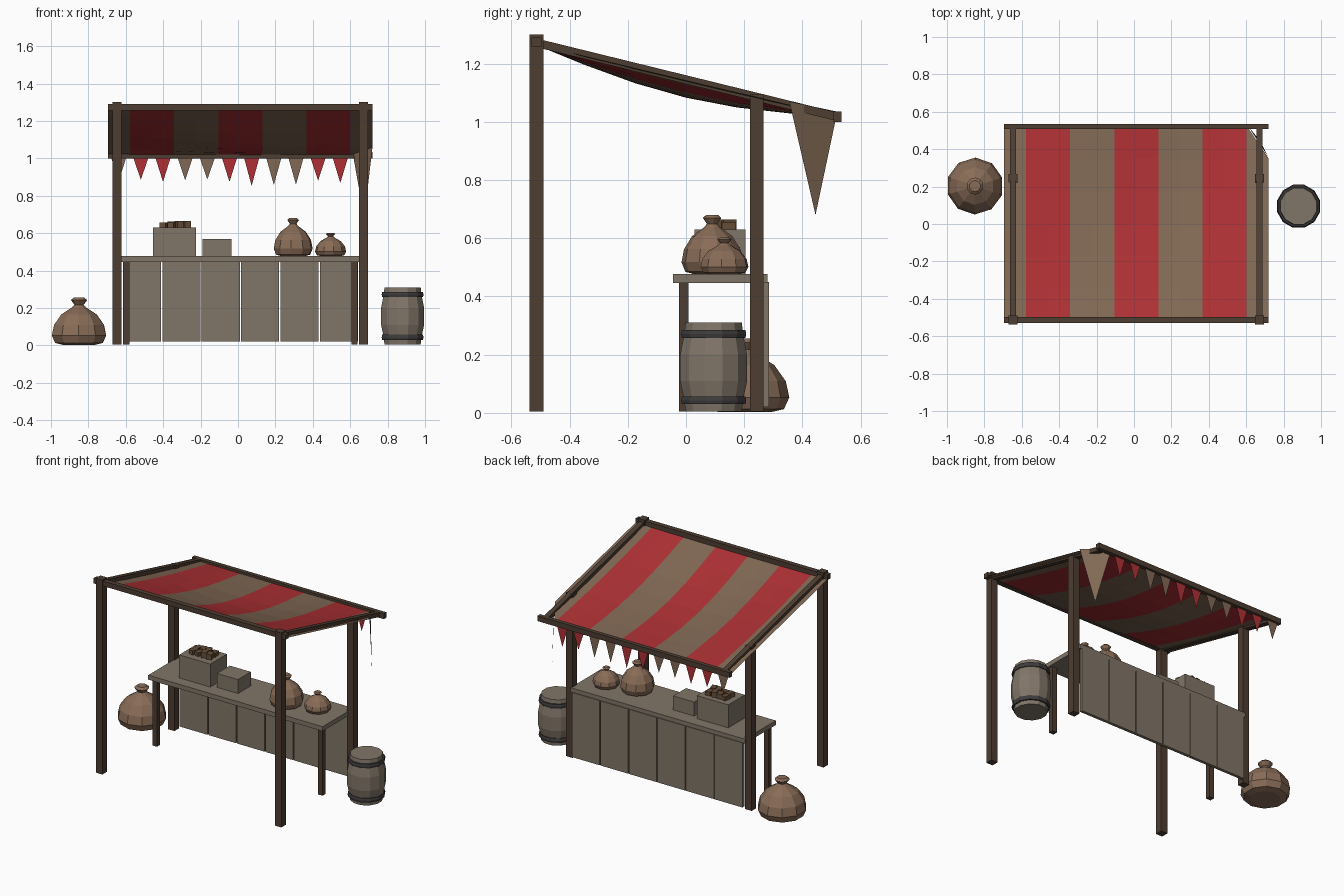
import bpy, bmesh, math, random
from mathutils import Vector

if "Cube" in bpy.data.objects:
    bpy.data.objects.remove(bpy.data.objects["Cube"])

random.seed(4)
CX = 0.0125  # middle of the stall


def mat(name, *rgb):
    m = bpy.data.materials.new(name)
    m.diffuse_color = (*rgb, 1)
    m.use_nodes = True
    m.node_tree.nodes["Principled BSDF"].inputs["Base Color"].default_value = m.diffuse_color
    return m


DARK = mat("dark_wood", 0.075, 0.048, 0.032)
WOOD = mat("pale_wood", 0.22, 0.18, 0.14)
BEIGE = mat("beige_cloth", 0.22, 0.14, 0.09)
RED = mat("red_cloth", 0.42, 0.03, 0.035)
SACK = mat("sackcloth", 0.25, 0.15, 0.095)
IRON = mat("iron", 0.05, 0.045, 0.045)
BREAD = mat("goods", 0.13, 0.075, 0.04)


def add(name, verts, faces, mats, slots=None):
    me = bpy.data.meshes.new(name)
    me.from_pydata(verts, [], faces)
    for m in mats:
        me.materials.append(m)
    for p, s in zip(me.polygons, slots or []):
        p.material_index = s
    ob = bpy.data.objects.new(name, me)
    bpy.context.collection.objects.link(ob)
    return ob


def box(name, x0, x1, y0, y1, z0, z1, m, skew=0.0, rot=0.0):
    """Box; skew raises or lowers the +y end, rot turns it about its own centre."""
    cx, cy = (x0 + x1) / 2, (y0 + y1) / 2
    v = [(x - cx, y - cy, z + (skew if y == y1 else 0))
         for x in (x0, x1) for y in (y0, y1) for z in (z0, z1)]
    f = [(0, 1, 3, 2), (4, 6, 7, 5), (0, 4, 5, 1), (2, 3, 7, 6), (0, 2, 6, 4), (1, 5, 7, 3)]
    ob = add(name, v, f, [m])
    ob.location = (cx, cy, 0)
    ob.rotation_euler.z = rot
    return ob


def lathe(name, profile, sides, loc, m, turn=0.0):
    """Closed flat-shaded turned shape from (radius, height) points."""
    v = [(r * math.cos(turn + math.tau * i / sides), r * math.sin(turn + math.tau * i / sides), z)
         for r, z in profile for i in range(sides)]
    f = [(k * sides + i, k * sides + (i + 1) % sides,
          (k + 1) * sides + (i + 1) % sides, (k + 1) * sides + i)
         for k in range(len(profile) - 1) for i in range(sides)]
    n = len(v)
    f += [tuple(reversed(range(sides))), tuple(range(n - sides, n))]
    ob = add(name, v, f, [m])
    ob.location = loc
    return ob


# Posts, rafters and counter legs on both sides
for side, s in (("left", -1), ("right", 1)):
    px = CX + s * 0.659
    box(f"{side}_front_post", px - .024, px + .024, -.538, -.49, 0.005, 1.30, DARK)
    box(f"{side}_back_post", px - .024, px + .024, .22, .267, 0.005, 1.095, DARK)
    box(f"{side}_rafter", px - .016, px + .016, -.50, .525, 1.253, 1.283, DARK, skew=-.252)
    lx = CX + s * 0.61
    box(f"{side}_counter_leg", lx - .017, lx + .017, -.024, .008, 0.005, .45, DARK)

# Cross beams carrying the cloth
box("front_beam", -.695, .72, -.53, -.497, 1.257, 1.29, DARK)
box("back_beam", -.695, .72, .507, .535, 1.0, 1.035, DARK)

# Sagging striped canopy with one corner torn
NX, NY = 12, 6
verts, faces, slots = [], [], []
for j in range(NY + 1):
    for i in range(NX + 1):
        u, w = i / NX, j / NY
        sag = .06 * math.sin(math.pi * u) * math.sin(math.pi * w)
        verts.append((-.695 + 1.415 * u, -.525 + 1.05 * w, 1.268 - .25 * w - sag))
for j in range(NY):
    for i in range(NX):
        a = j * (NX + 1) + i
        quad = (a, a + 1, a + NX + 2, a + NX + 1)
        if i == NX - 1 and j == NY - 1:
            quad = (a, a + 1, a + NX + 1)
        faces.append(quad)
        slots.append(((i + 1) // 2) % 2)
add("canopy", verts, faces, [BEIGE, RED], slots)
add("torn_canopy_corner", [(.612, .52, 1.035), (.72, .355, 1.07), (.675, .445, .68)],
    [(0, 2, 1)], [BEIGE])

# Bunting
verts, faces, slots = [], [], []
for i in range(11):
    x = -.638 + .1185 * i
    tip = 1.005 - random.uniform(.115, .155)
    verts += [(x - .042, .52, 1.008), (x + .042, .52, 1.008), (x, .52, tip)]
    faces.append((3 * i, 3 * i + 2, 3 * i + 1))
    slots.append(1 if i % 4 in (1, 2) else 0)
add("bunting", verts, faces, [BEIGE, RED], slots)

# Counter
box("counter_top", -.63, .655, -.045, .28, .447, .477, WOOD)
for i in range(6):
    x = -.615 + .2105 * i
    box(f"counter_panel_{i + 1}", x, x + .204, .265, .285, .02, .45, WOOD)

# Crates and goods on the counter
box("large_crate", -.455, -.225, .03, .205, .477, .63, WOOD)
box("small_crate", -.19, -.035, .05, .185, .477, .57, WOOD)
for i in range(8):
    x = -.395 + .04 * (i % 4)
    y = .10 + .045 * (i // 4)
    box(f"loaf_{i + 1}", x - .017, x + .017, y - .024, y + .024, .63,
        .655 + random.uniform(0, .011), BREAD, rot=random.uniform(-.5, .5))

# Sacks
SHAPE = [(.6, 0), (.88, .04), (1, .2), (.92, .42), (.66, .64), (.27, .79),
         (.17, .85), (.3, .95), (.2, 1)]


def sack(name, x, y, z, r, h, turn):
    lathe(name, [(r * a, h * b) for a, b in SHAPE], 10, (x, y, z), SACK, turn)


sack("large_counter_sack", .295, .09, .477, .106, .203, .2)
sack("small_counter_sack", .495, .132, .477, .084, .125, .5)
sack("ground_sack", -.85, .203, .003, .152, .252, .3)

# Barrel with two hoops
BX, BY = .88, .095
lathe("barrel", [(.1, .005), (.106, .05), (.119, .11), (.119, .2), (.106, .265), (.1, .31)],
      12, (BX, BY, 0), WOOD, math.pi / 12)
for name, z in (("lower_hoop", .03), ("upper_hoop", .258)):
    lathe(name, [(.113, z), (.116, z + .013), (.113, z + .027)], 12, (BX, BY, 0), IRON, math.pi / 12)
